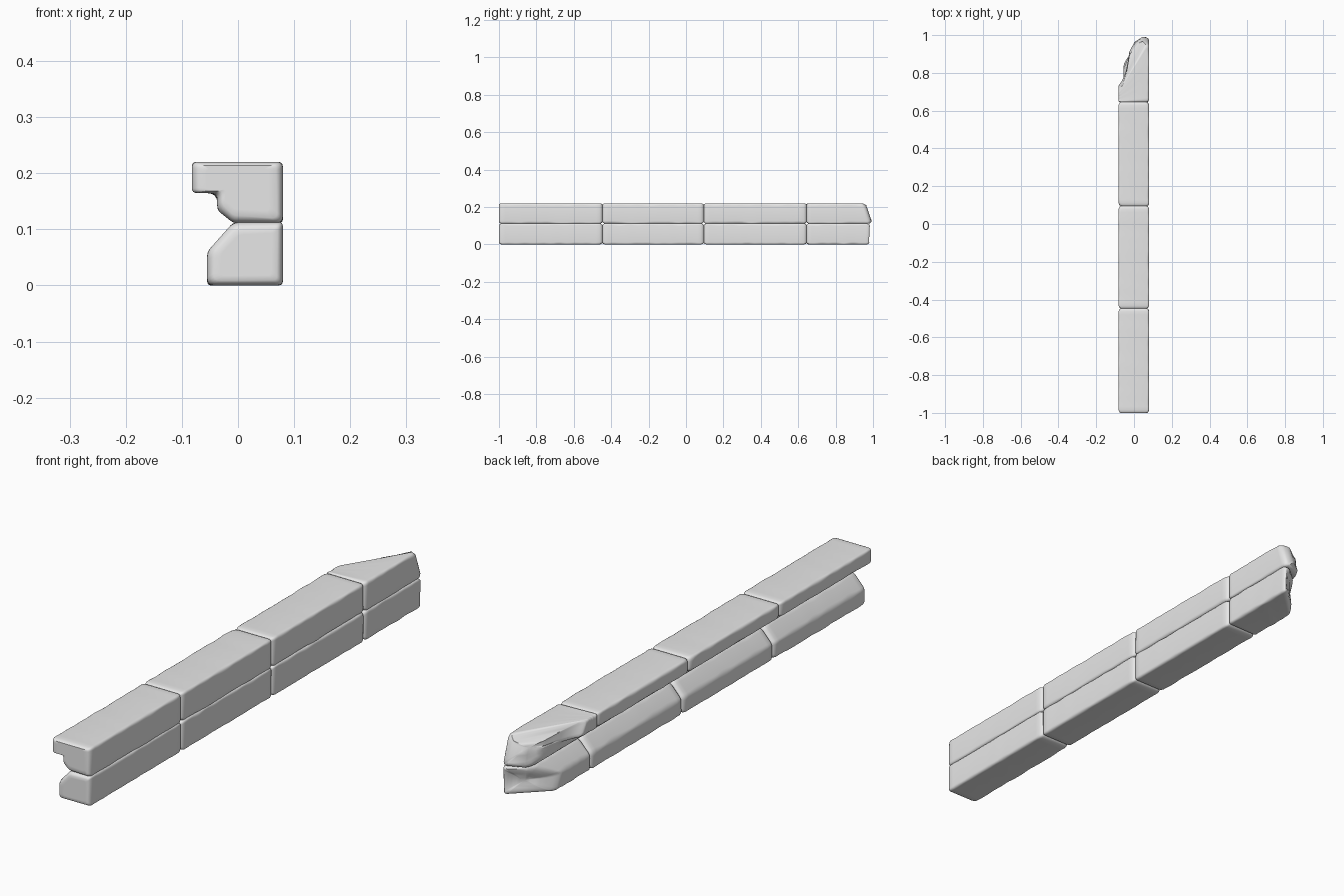
import bpy, bmesh
from mathutils import Vector, noise

old = bpy.data.objects.get("Cube")
if old:
    bpy.data.objects.remove(old, do_unlink=True)

stone = bpy.data.materials.new("grey_stone")
stone.use_nodes = True
GREY = (0.8, 0.8, 0.8, 1)
stone.diffuse_color = GREY
stone.node_tree.nodes["Principled BSDF"].inputs["Base Color"].default_value = GREY

# Cross-sections (x, z), each with the point its end caps close on
UPPER = [(-.082, .22), (-.082, .165), (-.037, .164), (-.037, .134),
         (-.008, .111), (.08, .111), (.08, .22)]
LOWER = [(-.008, .113), (-.055, .06), (-.055, 0), (.08, 0), (.08, .113)]
COURSES = {"upper_cornice": (UPPER, Vector((.0, .182))),
           "lower_moulding": (LOWER, Vector((.02, .052)))}
JOINTS = [-1, -.447, .095, .645, 1]

# Where the broken end stops, across the width and over the height
BREAK_UPPER = [(-.082, .75), (-.06, .775), (-.035, .85), (-.025, .92),
               (.005, .97), (.045, 1.0), (.08, .99)]
BREAK_LOWER = [(-.055, .85), (-.02, .91), (.03, .965), (.08, .99)]
BREAK_HEIGHT = [(0, -.004), (.055, -.02), (.1, 0), (.17, -.015), (.22, -.04)]


def lerp(table, v):
    if v <= table[0][0]:
        return table[0][1]
    for (a, p), (b, q) in zip(table, table[1:]):
        if v <= b:
            return p + (q - p) * (v - a) / (b - a)
    return table[-1][1]


def broken_end(name, x, z):
    table = BREAK_UPPER if name.startswith("upper") else BREAK_LOWER
    rough = .006 * noise.noise(Vector((x * 30, 3, z * 30)))
    return min(1, lerp(table, x) + lerp(BREAK_HEIGHT, z) + rough)


def chipped_ring(profile, y):
    """Profile at y with rounded corners of uneven, chipped radius."""
    ring = []
    for i, corner in enumerate(profile):
        c = Vector(corner)
        before = Vector(profile[i - 1]) - c
        after = Vector(profile[(i + 1) % len(profile)]) - c
        n = noise.noise(Vector((y * 17, i * 5.3, c.y * 40)))
        r = .012 + .007 * max(-.6, n)
        p, q = c + before.normalized() * r, c + after.normalized() * r
        for k in range(5):
            t = k / 4
            ring.append(p * (1 - t) ** 2 + c * 2 * t * (1 - t) + q * t * t)
    return ring


def stone_block(name, number, profile, centre, start, end):
    bm = bmesh.new()
    broken = number == len(JOINTS) - 1
    length = end - start
    ease = [(0, .013), (.003, .007), (.008, .003), (.016, 0)]
    steps = 30
    stations = [(start + d, s) for d, s in ease]
    stations += [(start + .016 + (length - .032) * k / steps, 0)
                 for k in range(1, steps)]
    stations += [(end - d, s) for d, s in reversed(ease)]

    def place(p, y):
        if broken:
            y = start + (broken_end(name, p.x, p.y) - start) * (y - start) / length
        return bm.verts.new((p.x, y, p.y))

    def shrunk(y, inset):
        return [p + (centre - p).normalized() * inset
                for p in chipped_ring(profile, y)]

    def bridge(a, b):
        for i in range(len(a)):
            j = (i + 1) % len(a)
            bm.faces.new((a[i], a[j], b[j], b[i]))

    # Walls with eased ends
    rings = [[place(p, y) for p in shrunk(y, s)] for y, s in stations]
    for a, b in zip(rings, rings[1:]):
        bridge(a, b)

    # End caps close through shrinking rings
    for ring, (y, inset) in ((rings[0], stations[0]), (rings[-1], stations[-1])):
        outline = shrunk(y, inset)
        last = ring
        for f in (.8, .6, .4, .2):
            inner = [place(centre + (p - centre) * f, y) for p in outline]
            bridge(last, inner)
            last = inner
        tip = place(centre, y)
        for i in range(len(last)):
            bm.faces.new((last[i], last[(i + 1) % len(last)], tip))

    bmesh.ops.recalc_face_normals(bm, faces=bm.faces)
    mesh = bpy.data.meshes.new(f"{name}_{number}")
    bm.to_mesh(mesh)
    bm.free()
    mesh.materials.append(stone)
    obj = bpy.data.objects.new(mesh.name, mesh)
    bpy.context.collection.objects.link(obj)
    bpy.ops.object.select_all(action='DESELECT')
    obj.select_set(True)
    bpy.context.view_layer.objects.active = obj
    bpy.ops.object.shade_smooth_by_angle(angle=.7)


# Two courses of four stones, the last pair broken off
for name, (profile, centre) in COURSES.items():
    for number, (start, end) in enumerate(zip(JOINTS, JOINTS[1:]), 1):
        stone_block(name, number, profile, centre, start, end)
